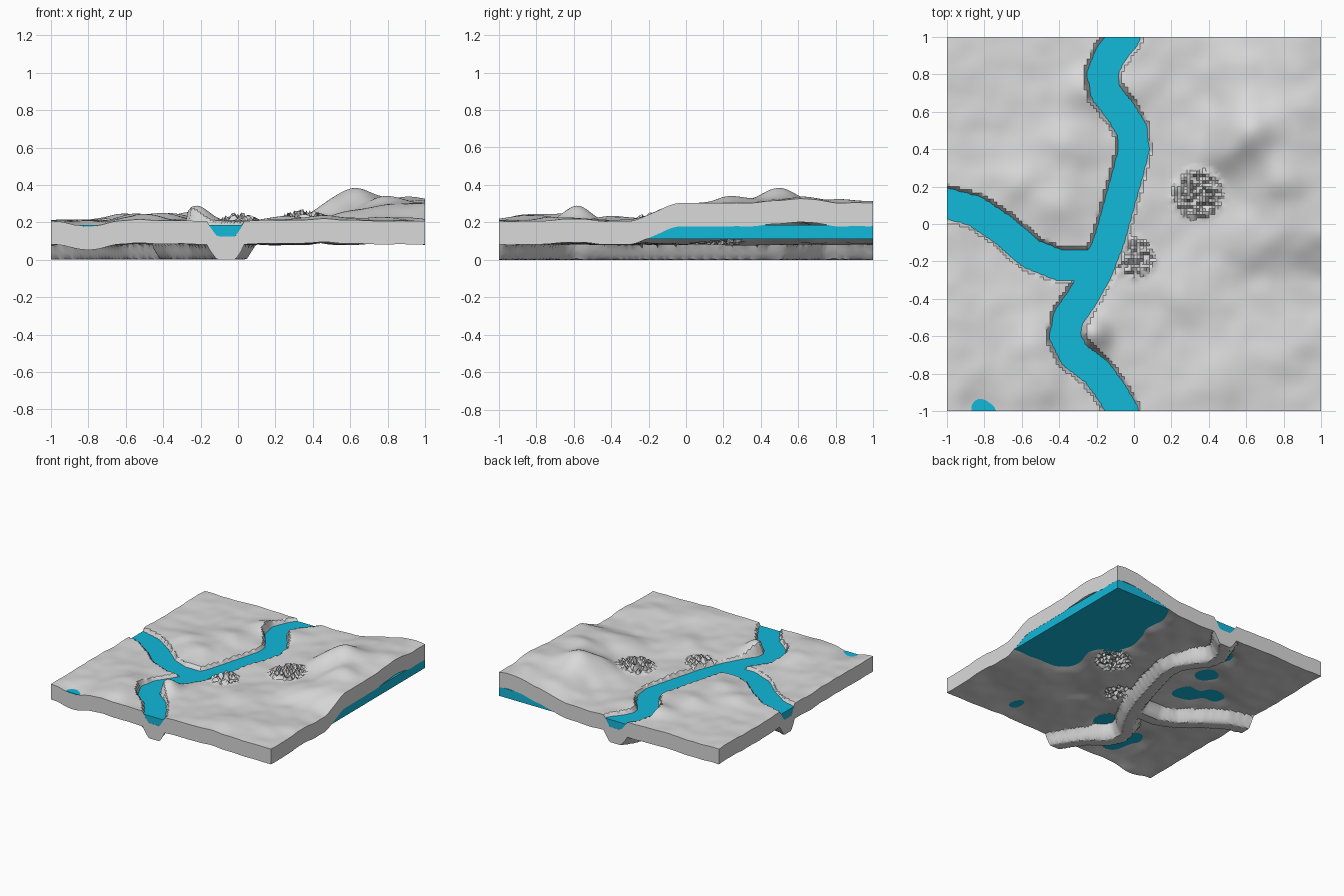
import bpy, bmesh, math, random
from mathutils import Vector, noise

if "Cube" in bpy.data.objects:
    bpy.data.objects.remove(bpy.data.objects["Cube"])

random.seed(4)
N = 120          # grid cells per side
THICK = 0.125    # slab thickness
WATER = 0.185    # water level

RIVER = [(-.04, 1.1), (-.05, 1), (-.13, .9), (-.17, .8), (-.15, .7), (-.07, .6), (-.01, .5), (0, .4),
         (-.03, .28), (-.08, .1), (-.13, -.08), (-.2, -.26), (-.28, -.4), (-.35, -.5),
         (-.37, -.6), (-.32, -.7), (-.2, -.79), (-.12, -.9), (-.06, -1), (-.03, -1.1)]
BRANCH = [(-1.1, .14), (-1, .11), (-.85, .07), (-.7, -.03), (-.55, -.16), (-.4, -.22), (-.2, -.22)]

# hills: x, y, height, radius
HILLS = [(.6, .5, .125, .14), (.47, .36, .05, .1), (.78, .25, .05, .11), (.92, .62, .03, .13),
         (.55, .83, .05, .14), (.85, .87, .02, .12), (.58, -.1, .022, .13), (.28, -.36, .028, .12),
         (.46, -.83, .028, .14), (.75, -.72, .02, .12), (.93, -.6, .015, .1),
         (-.22, -.58, .08, .085), (-.54, -.64, .032, .11), (-.5, -.85, .035, .12),
         (-.4, .12, .045, .13), (-.62, .24, .032, .11), (-.36, .42, .035, .13),
         (-.25, .72, .05, .1), (-.02, .72, .02, .1), (.05, .1, .015, .1),
         (-.8, -1.0, -.03, .1)]
# rough rocky patches: x, y, radius, height
ROCKS = [(.34, .16, .155, .065), (0, -.18, .13, .045)]


def material(name, rgb):
    m = bpy.data.materials.new(name)
    m.diffuse_color = (*rgb, 1)
    m.use_nodes = True
    m.node_tree.nodes["Principled BSDF"].inputs["Base Color"].default_value = m.diffuse_color
    return m


def smooth(a, b, v):
    t = min(1, max(0, (v - a) / (b - a)))
    return t * t * (3 - 2 * t)


def path_distance(p, pts):
    best = 9
    for a, b in zip(pts, pts[1:]):
        a, b = Vector(a), Vector(b)
        d = b - a
        t = min(1, max(0, (p - a).dot(d) / d.length_squared))
        best = min(best, (a + d * t - p).length)
    return best


def height(x, y):
    # plain, raised plateau at the back right, then hills
    z = .207 + .095 * smooth(.35, .9, x) * smooth(-.32, -.02, y)
    z += .01 * noise.noise(Vector((x * 3, y * 3, 1))) + .007 * noise.noise(Vector((x * 8, y * 8, 5)))
    for hx, hy, h, r in HILLS:
        z += h * math.exp(-((x - hx) ** 2 + (y - hy) ** 2) / (2 * (r * .8) ** 2))
    # keep the plain above the water, except at the front left pond
    if not (x < -.65 and y < -.85):
        z = max(z, .193)
    # rocky patches
    for rx, ry, r, h in ROCKS:
        d = math.hypot(x - rx, y - ry)
        if d < r:
            z += random.choice((0, .35, 1)) * h * (1 - (d / r) ** 2)
    # river channels
    d = min(path_distance(Vector((x, y)), RIVER), path_distance(Vector((x, y)), BRANCH))
    if d < .25:
        z = min(z, .125 + max(0, d - .045) * 1.6 + max(0, d - .085) * 4)
    return z


def make(name, bm, mat):
    bmesh.ops.recalc_face_normals(bm, faces=bm.faces)
    me = bpy.data.meshes.new(name)
    bm.to_mesh(me)
    bm.free()
    ob = bpy.data.objects.new(name, me)
    bpy.context.collection.objects.link(ob)
    me.materials.append(mat)
    return ob


# terrain slab: displaced grid extruded straight down
bm = bmesh.new()
bmesh.ops.create_grid(bm, x_segments=N, y_segments=N, size=1)
for v in bm.verts:
    v.co.z = height(v.co.x, v.co.y)
low = bmesh.ops.extrude_face_region(bm, geom=bm.faces[:], use_keep_orig=True)
for v in low["geom"]:
    if isinstance(v, bmesh.types.BMVert):
        v.co.z -= THICK
land = make("terrain", bm, material("light grey", (.7, .7, .7)))
bpy.context.view_layer.objects.active = land
land.select_set(True)
bpy.ops.object.shade_smooth_by_angle(angle=math.radians(30))

# water slab running through the whole landscape
bm = bmesh.new()
bmesh.ops.create_cube(bm, size=1)
for v in bm.verts:
    v.co = (v.co.x * 1.998, v.co.y * 1.998, WATER if v.co.z > 0 else .11)
make("water", bm, material("cyan water", (.006, .48, .7)))
